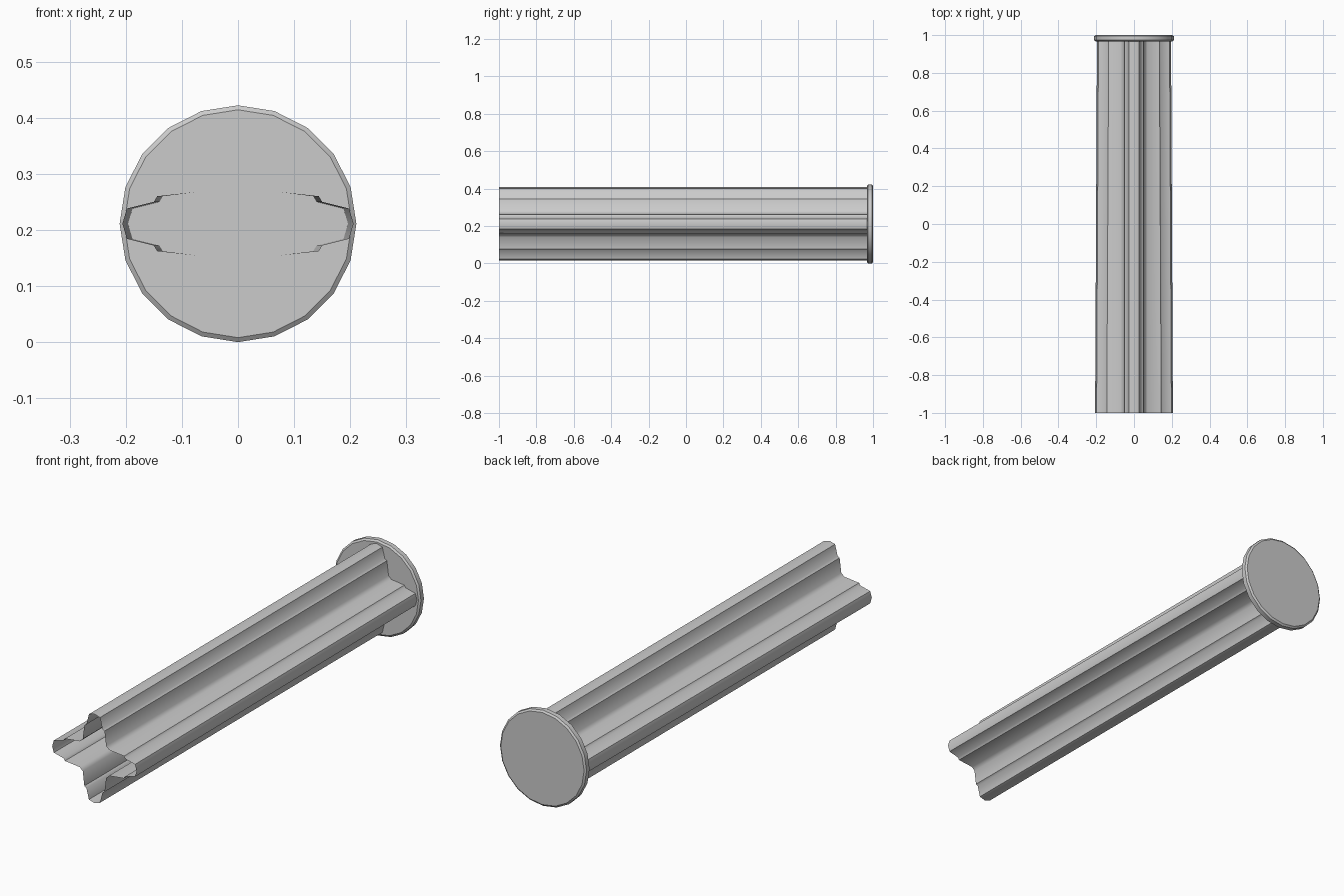
import bpy, bmesh, math

if "Cube" in bpy.data.objects:
    bpy.data.objects.remove(bpy.data.objects["Cube"])

CZ = 0.211   # height of the long axis

grey = bpy.data.materials.new("light grey")
grey.diffuse_color = (0.6, 0.6, 0.6, 1)
grey.use_nodes = True
grey.node_tree.nodes["Principled BSDF"].inputs["Base Color"].default_value = grey.diffuse_color


def finish(name, bm, angle):
    bmesh.ops.recalc_face_normals(bm, faces=bm.faces)
    me = bpy.data.meshes.new(name)
    bm.to_mesh(me)
    bm.free()
    me.materials.append(grey)
    ob = bpy.data.objects.new(name, me)
    bpy.context.collection.objects.link(ob)
    bpy.context.view_layer.objects.active = ob
    ob.select_set(True)
    bpy.ops.object.shade_smooth_by_angle(angle=math.radians(angle))
    ob.select_set(False)
    return ob


# cross section: one quarter from the top tip to the right tip, turned four times
half = [(0, .196), (.027, .188), (.039, .140), (.049, .134), (.057, .071)]
quarter = half + [(z, x) for x, z in reversed(half[1:])]
profile = []
for k in range(4):
    c, s = math.cos(k * math.pi / 2), math.sin(k * math.pi / 2)
    profile += [(x * c + z * s, z * c - x * s) for x, z in quarter]


def flare(x):
    # side arms spread slightly at the open front end
    return x + math.copysign(.01, x) if abs(x) > .1 else x


# open cross-shaped shaft
bm = bmesh.new()
front = [bm.verts.new((flare(x), -1, CZ + z)) for x, z in profile]
back = [bm.verts.new((x, .97, CZ + z)) for x, z in profile]
n = len(profile)
for i in range(n):
    j = (i + 1) % n
    bm.faces.new((front[i], front[j], back[j], back[i]))
finish("cross_shaft", bm, 50)

# round end flange, 20 sides with softened rims
bm = bmesh.new()
rings = []
for y, r in ((.967, .203), (.973, .211), (.994, .211), (1.0, .203)):
    rings.append([bm.verts.new((r * math.sin(math.tau * k / 20), y,
                                CZ + r * math.cos(math.tau * k / 20))) for k in range(20)])
for a, b in zip(rings, rings[1:]):
    for i in range(20):
        j = (i + 1) % 20
        bm.faces.new((a[i], a[j], b[j], b[i]))
bm.faces.new(rings[0])
bm.faces.new(rings[-1])
finish("end_flange", bm, 30)
